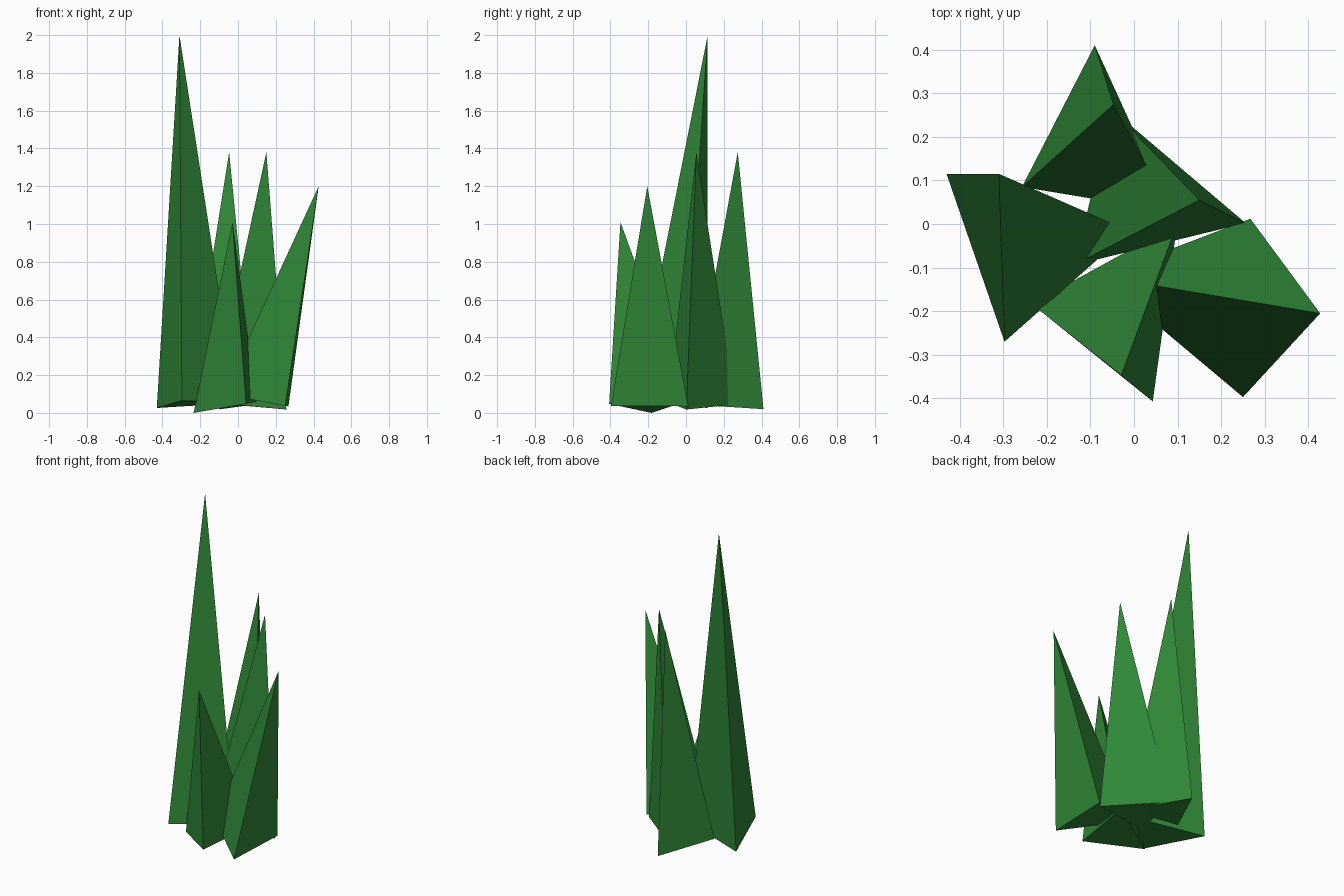
import bpy, bmesh
from mathutils import Vector

if "Cube" in bpy.data.objects:
    bpy.data.objects.remove(bpy.data.objects["Cube"])

green = bpy.data.materials.new("grass_green")
green.diffuse_color = (0.03, 0.25, 0.04, 1)
green.use_nodes = True
green.node_tree.nodes["Principled BSDF"].inputs["Base Color"].default_value = green.diffuse_color


def blade(name, tip, base):
    """Three-sided spike: a triangular base closed up to a leaning tip."""
    bm = bmesh.new()
    foot = [bm.verts.new(Vector(p)) for p in base]
    top = bm.verts.new(Vector(tip))
    bm.faces.new(foot)
    for i in range(3):
        bm.faces.new((foot[i], foot[(i + 1) % 3], top))
    bmesh.ops.recalc_face_normals(bm, faces=bm.faces)
    mesh = bpy.data.meshes.new(name)
    bm.to_mesh(mesh)
    bm.free()
    mesh.materials.append(green)
    obj = bpy.data.objects.new(name, mesh)
    bpy.context.collection.objects.link(obj)


# Tall blade on the left
blade("tall_left_blade", (-0.31, 0.115, 2.0),
      [(-0.43, 0.115, 0.026), (-0.297, -0.27, 0.065), (-0.01, -0.016, 0.052)])
# Blade in the middle, leaning right
blade("middle_blade", (0.15, 0.055, 1.38),
      [(0.256, 0.002, 0.018), (-0.05, 0.262, 0.045), (-0.137, -0.094, 0.055)])
# Blade at the back
blade("back_blade", (-0.047, 0.274, 1.38),
      [(-0.09, 0.41, 0.02), (-0.257, 0.085, 0.05), (0.085, 0.028, 0.044)])
# Blade on the right, leaning outwards
blade("right_blade", (0.427, -0.205, 1.2),
      [(0.25, -0.397, 0.037), (0.267, 0.012, 0.035), (-0.08, -0.12, 0.1)])
# Short blade at the front
blade("short_front_blade", (-0.029, -0.347, 1.01),
      [(0.043, -0.407, 0.048), (-0.235, -0.183, 0.0), (0.099, 0.0, 0.06)])
